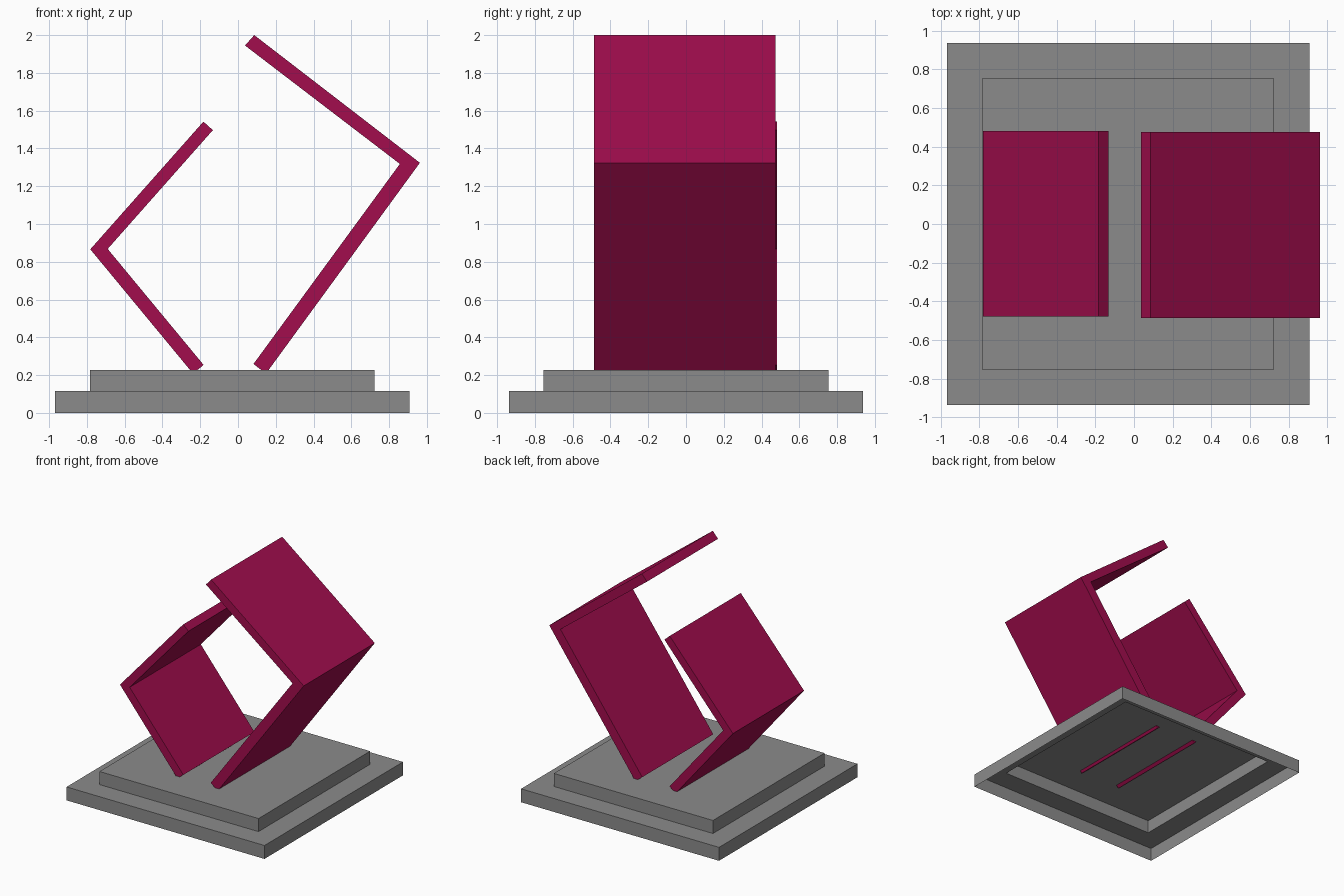
import bpy
import bmesh

if "Cube" in bpy.data.objects:
    bpy.data.objects.remove(bpy.data.objects["Cube"])


def material(name, rgb):
    mat = bpy.data.materials.new(name)
    mat.diffuse_color = (*rgb, 1.0)
    mat.use_nodes = True
    mat.node_tree.nodes["Principled BSDF"].inputs["Base Color"].default_value = mat.diffuse_color
    return mat


crimson = material("crimson", (0.36, 0.004, 0.075))
grey = material("grey", (0.26, 0.26, 0.26))


def finish(name, bm, mat):
    bmesh.ops.recalc_face_normals(bm, faces=bm.faces[:])
    mesh = bpy.data.meshes.new(name)
    bm.to_mesh(mesh)
    bm.free()
    mesh.materials.append(mat)
    obj = bpy.data.objects.new(name, mesh)
    bpy.context.collection.objects.link(obj)
    return obj


def bent_panel(name, profile, y0, y1):
    """Extrude an L-shaped x/z strip along y; profile runs outer edge then inner edge."""
    bm = bmesh.new()
    front = [bm.verts.new((x, y0, z)) for x, z in profile]
    back = [bm.verts.new((x, y1, z)) for x, z in profile]
    n = len(profile)
    for i in range(n):
        j = (i + 1) % n
        bm.faces.new((front[i], front[j], back[j], back[i]))
    # Side caps, split along the mitred elbow
    for side in (front, back):
        bm.faces.new((side[0], side[1], side[4], side[5]))
        bm.faces.new((side[1], side[2], side[3], side[4]))
    return finish(name, bm, crimson)


# Stepped base: a thin shell, open underneath
def stepped_base():
    lower = (-0.968, 0.907, -0.937, 0.936)
    upper = (-0.784, 0.723, -0.755, 0.755)
    levels = [(lower, 0.0), (lower, 0.115), (upper, 0.115), (upper, 0.227)]
    bm = bmesh.new()
    rings = []
    for (x0, x1, y0, y1), z in levels:
        corners = ((x0, y0), (x1, y0), (x1, y1), (x0, y1))
        rings.append([bm.verts.new((x, y, z)) for x, y in corners])
    for a, b in zip(rings, rings[1:]):
        for i in range(4):
            j = (i + 1) % 4
            bm.faces.new((a[i], a[j], b[j], b[i]))
    top = bm.faces.new(rings[-1])
    obj = finish("stepped_base", bm, grey)
    # Make sure the open shell faces outward
    mesh = obj.data
    if mesh.polygons[len(mesh.polygons) - 1].normal.z < 0:
        mesh.flip_normals()


stepped_base()

# Short bent panel on the left
bent_panel("left_bent_panel",
           [(-0.238, 0.208), (-0.782, 0.866), (-0.183, 1.542),
            (-0.133, 1.497), (-0.690, 0.868), (-0.182, 0.254)],
           -0.48, 0.482)

# Tall bent panel on the right
bent_panel("right_bent_panel",
           [(0.148, 0.208), (0.963, 1.324), (0.086, 2.0),
            (0.037, 1.945), (0.857, 1.318), (0.082, 0.259)],
           -0.486, 0.475)
